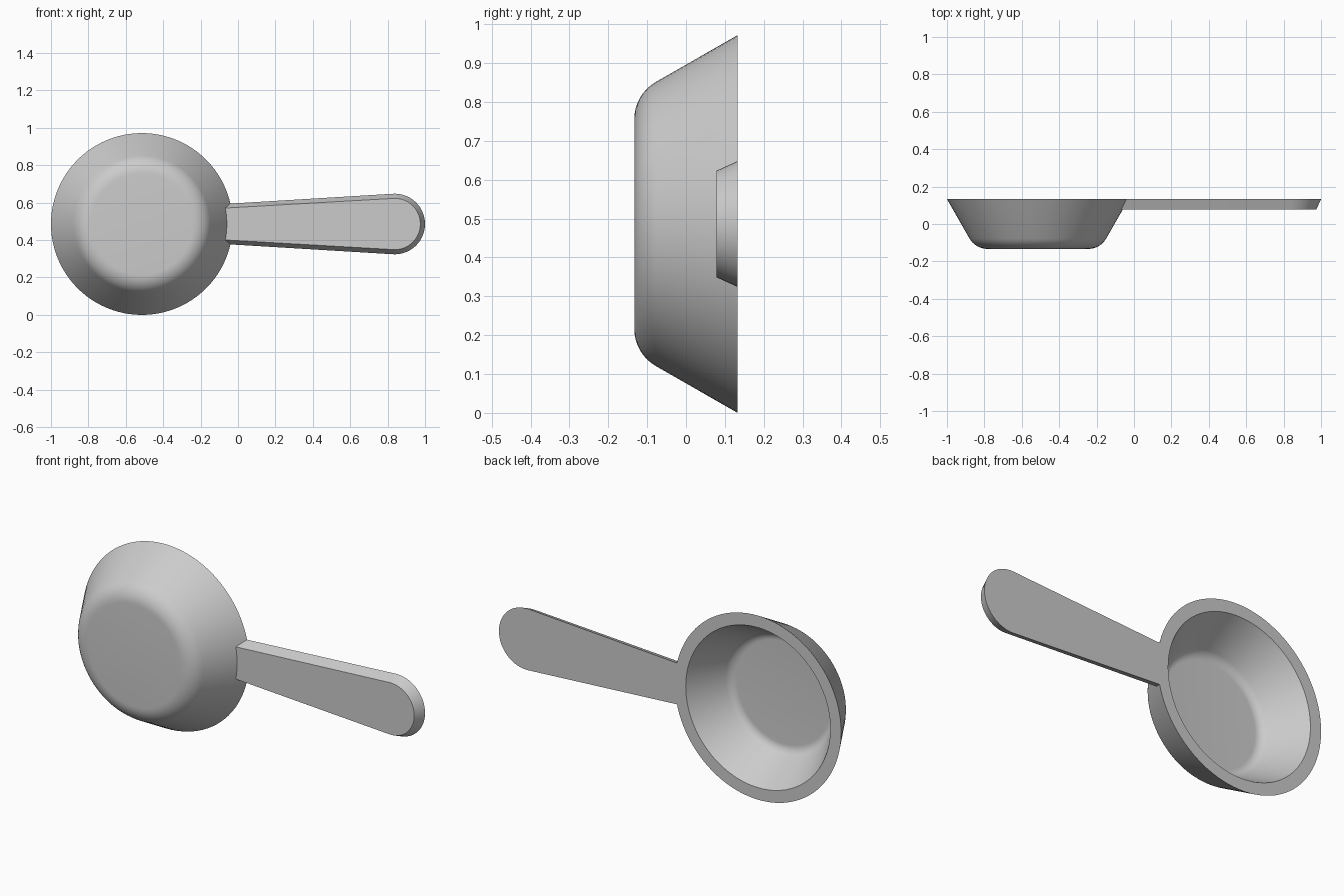
import bpy, bmesh
from math import cos, sin, asin, pi, radians

if "Cube" in bpy.data.objects:
    bpy.data.objects.remove(bpy.data.objects["Cube"])

grey = bpy.data.materials.new("plain grey")
grey.use_nodes = True
colour = (0.6, 0.6, 0.6, 1)
grey.diffuse_color = colour
grey.node_tree.nodes["Principled BSDF"].inputs["Base Color"].default_value = colour

CX, CZ = -0.514, 0.486      # bowl axis
BACK, FRONT = 0.133, -0.133  # rim and floor depth
WALL = 0.055
FLOOR_R, FILLET = 0.27, 0.11
RIM_R = 0.486
SEGMENTS = 96


def add_object(name, bm):
    bmesh.ops.recalc_face_normals(bm, faces=bm.faces)
    mesh = bpy.data.meshes.new(name)
    bm.to_mesh(mesh)
    bm.free()
    mesh.materials.append(grey)
    obj = bpy.data.objects.new(name, mesh)
    bpy.context.collection.objects.link(obj)
    bpy.ops.object.select_all(action='DESELECT')
    obj.select_set(True)
    bpy.context.view_layer.objects.active = obj
    bpy.ops.object.shade_smooth_by_angle(angle=radians(30))
    return obj


def fillet(radius, steps=8):
    """Rounded corner between the floor and the sloping wall."""
    return [(FLOOR_R + radius * sin(a), FRONT + FILLET - radius * cos(a))
            for a in (radians(60) * i / steps for i in range(steps + 1))]


# Bowl: closed wall profile revolved about the depth axis
profile = fillet(FILLET) + [(RIM_R, BACK), (RIM_R - WALL / cos(radians(30)), BACK)]
profile += reversed(fillet(FILLET - WALL))
bm = bmesh.new()
rings = [[bm.verts.new((CX + r * cos(2 * pi * i / SEGMENTS), y,
                        CZ + r * sin(2 * pi * i / SEGMENTS)))
          for i in range(SEGMENTS)] for r, y in profile]
for a, b in zip(rings, rings[1:]):
    for i in range(SEGMENTS):
        j = (i + 1) % SEGMENTS
        bm.faces.new((a[i], a[j], b[j], b[i]))
bm.faces.new(rings[0])
bm.faces.new(rings[-1])
add_object("bowl", bm)


# Handle: tapering paddle with chamfered sides and a round tip
def handle_outline(root_r, root_half, tip_r):
    tip = [(0.838 + tip_r * cos(a), CZ + tip_r * sin(a))
           for a in (radians(-93.5 + 187 * i / 32) for i in range(33))]
    spread = asin(root_half / root_r)
    root = [(CX + root_r * cos(a), CZ + root_r * sin(a))
            for a in (spread * (1 - i / 4) for i in range(9))]
    return tip + root


bm = bmesh.new()
back = [bm.verts.new((x, BACK, z)) for x, z in handle_outline(RIM_R - 0.002, 0.109, 0.162)]
front = [bm.verts.new((x, BACK - WALL, z)) for x, z in handle_outline(RIM_R - 0.036, 0.085, 0.137)]
bm.faces.new(back)
bm.faces.new(front)
for i in range(len(back)):
    j = (i + 1) % len(back)
    bm.faces.new((back[i], back[j], front[j], front[i]))
add_object("handle", bm)
